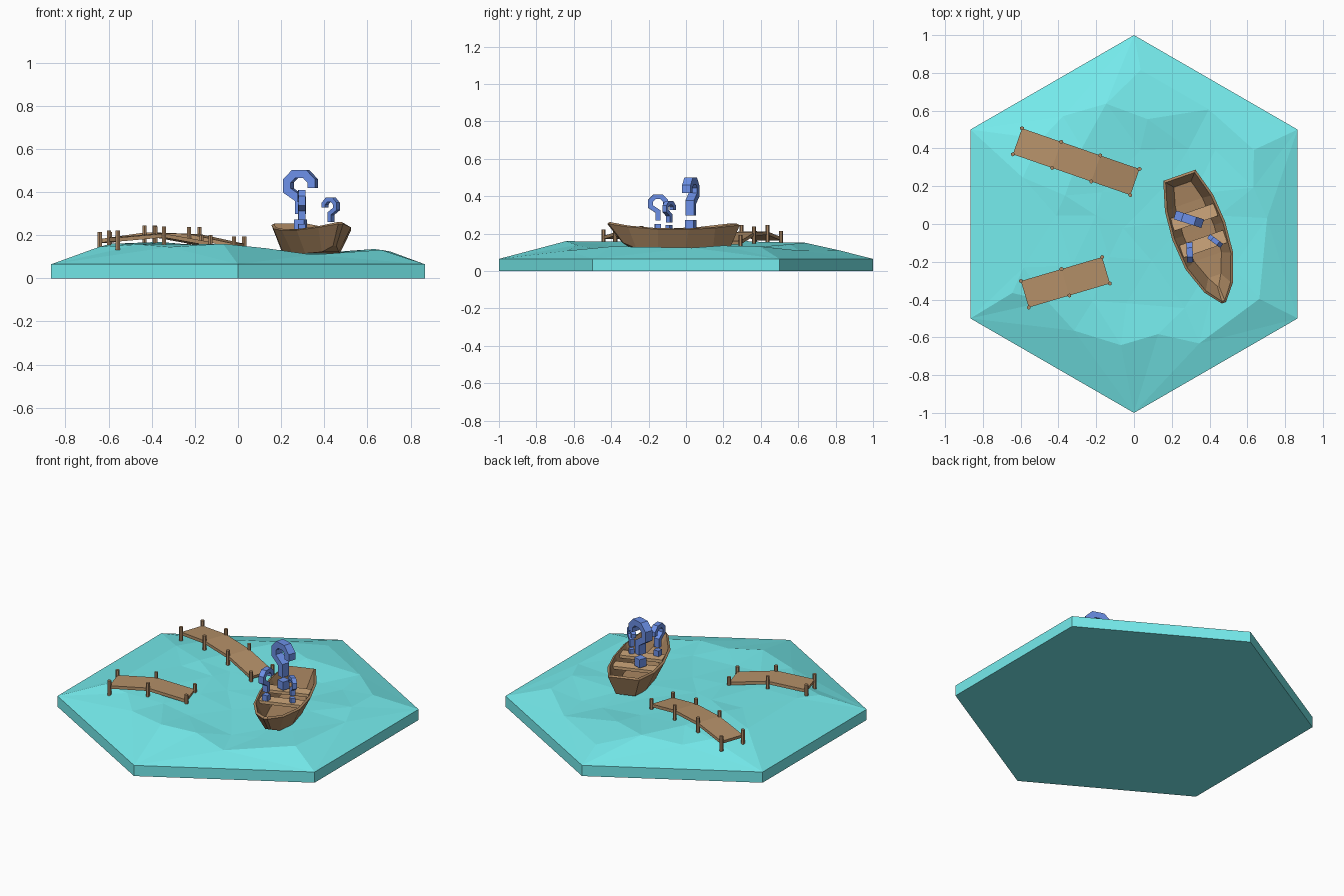
import bpy, bmesh, math, random
from mathutils import Vector, geometry

if "Cube" in bpy.data.objects:
    bpy.data.objects.remove(bpy.data.objects["Cube"])

random.seed(4)


def material(name, rgb):
    m = bpy.data.materials.new(name)
    m.diffuse_color = (*rgb, 1)
    m.use_nodes = True
    m.node_tree.nodes["Principled BSDF"].inputs["Base Color"].default_value = m.diffuse_color
    return m


WATER = material("water_teal", (0.18, 0.84, 0.85))
WOOD = material("wood", (0.46, 0.28, 0.14))
HULL = material("dark_wood", (0.40, 0.24, 0.12))
LIGHT = material("light_wood", (0.62, 0.39, 0.20))
POST = material("post_wood", (0.42, 0.25, 0.13))
BLUE = material("blue", (0.15, 0.28, 0.80))


def add_object(name, bm, mat, thickness=0):
    mesh = bpy.data.meshes.new(name)
    bm.to_mesh(mesh)
    bm.free()
    mesh.materials.append(mat)
    ob = bpy.data.objects.new(name, mesh)
    bpy.context.collection.objects.link(ob)
    if thickness:
        s = ob.modifiers.new("thickness", 'SOLIDIFY')
        s.thickness, s.offset = thickness, -1
        s.use_even_offset = True
    return ob


# --- Hexagonal water tile with a faceted, swelling top ---
def edge_distance(x, y):
    return 0.866 - max(abs(x), abs(0.5 * x + 0.866 * y), abs(0.5 * x - 0.866 * y))


def water_height(x, y):
    d = max(edge_distance(x, y), 0)
    if d < 0.01:
        return 0.065
    t = min(max((0.2 - x) / 0.6, 0), 1)
    cap = 0.05 + 0.052 * t
    if x > 0.55 or abs(y) > 0.5:
        cap += 0.016
    return 0.065 + min(0.34 * d, cap) + random.uniform(-0.006, 0.006)


points = [Vector((math.sin(i * math.pi / 3), math.cos(i * math.pi / 3))) for i in range(6)]
for row in range(-4, 5):
    for col in range(-4, 5):
        x = (col + 0.5 * (row % 2)) * 0.23 + random.uniform(-0.06, 0.06)
        y = row * 0.2 + random.uniform(-0.05, 0.05)
        if edge_distance(x, y) > 0.14:
            points.append(Vector((x, y)))
flat, _, tris, *_ = geometry.delaunay_2d_cdt(points, [], [], 0, 1e-5)
bm = bmesh.new()
vs = [bm.verts.new((p.x, p.y, water_height(p.x, p.y))) for p in flat]
for t in tris:
    bm.faces.new([vs[i] for i in t])
rim = [e for e in bm.edges if e.is_boundary]
new = bmesh.ops.extrude_edge_only(bm, edges=rim)["geom"]
for v in new:
    if isinstance(v, bmesh.types.BMVert):
        v.co.z = 0
bmesh.ops.holes_fill(bm, edges=[e for e in bm.edges if e.is_boundary], sides=0)
bmesh.ops.recalc_face_normals(bm, faces=bm.faces)
add_object("water_tile", bm, WATER)


# --- Piers: bent deck strip with a post at each corner of every section ---
def pier(name, start, end, heights, half=0.073):
    a, b = Vector(start), Vector(end)
    along = (b - a).normalized()
    side = Vector((-along.y, along.x))
    bm, posts, rows = bmesh.new(), bmesh.new(), []
    n = len(heights) - 1
    for i, z in enumerate(heights):
        c = a.lerp(b, i / n)
        row = []
        for s in (1, -1):
            p = c + side * half * s
            row.append(bm.verts.new((p.x, p.y, z)))
            res = bmesh.ops.create_cone(posts, cap_ends=True, segments=6, radius1=0.011,
                                        radius2=0.011, depth=0.09)
            bmesh.ops.translate(posts, verts=res["verts"], vec=(p.x, p.y, z - 0.012))
        rows.append(row)
    for r, q in zip(rows, rows[1:]):
        bm.faces.new((r[0], r[1], q[1], q[0]))
    add_object(name + "_deck", bm, WOOD, 0.018)
    add_object(name + "_posts", posts, POST)


pier("long_pier", (-0.617, 0.438), (0.005, 0.222), (0.182, 0.212, 0.205, 0.16))
pier("short_pier", (-0.578, -0.372), (-0.148, -0.245), (0.188, 0.207, 0.168))

# --- Boat, lofted in local (along, across, up) axes from the stern ---
ORIGIN, U, V = Vector((0.24, 0.258, 0)), Vector((0.33, -0.944, 0)), Vector((0.944, 0.33, 0))


def boat_point(u, v, z):
    return ORIGIN + U * u + V * v + Vector((0, 0, z))


# rim (u, half width, z), then bottom (u, half width, z)
stations = [((0, 0.09, 0.246), (0.04, 0.055, 0.128)),
            ((0.155, 0.135, 0.230), (0.15, 0.085, 0.117)),
            ((0.31, 0.148, 0.222), (0.31, 0.095, 0.115)),
            ((0.48, 0.134, 0.223), (0.46, 0.085, 0.115)),
            ((0.63, 0.080, 0.236), (0.57, 0.042, 0.122)),
            ((0.715, 0.012, 0.252), (0.63, 0.008, 0.150))]
bm = bmesh.new()
rings = []
for (ru, rw, rz), (bu, bw, bz) in stations:
    rings.append([bm.verts.new(boat_point(*p)) for p in
                  ((ru, -rw, rz), (bu, -bw, bz), (bu, bw, bz), (ru, rw, rz))])
for r, q in zip(rings, rings[1:]):
    for k in range(3):
        bm.faces.new((r[k], r[k + 1], q[k + 1], q[k]))
bm.faces.new(rings[0][::-1])
bm.faces.new(rings[-1])
add_object("boat_hull", bm, HULL, 0.014)

# Seats across the hull
for name, u, half in (("rear_seat", 0.235, 0.122), ("front_seat", 0.385, 0.122)):
    bm = bmesh.new()
    res = bmesh.ops.create_cube(bm, size=1)
    for v in res["verts"]:
        v.co = boat_point(u + v.co.x * 0.07, v.co.y * 2 * half, 0.208 + v.co.z * 0.018)
    add_object(name, bm, LIGHT)

# --- Blue curled hooks, each standing above a small block ---
PATH = [(-0.21, 0.70), (-0.21, 0.82), (-0.10, 0.93), (0.10, 0.93),
        (0.21, 0.82), (0.21, 0.66), (0, 0.52), (0, 0.27)]


def hook(name, x, y, base, height, direction, bar=0.066, depth=0.085):
    d = Vector((*direction, 0)).normalized()
    n = Vector((-d.y, d.x, 0))
    pts = [Vector(p) for p in PATH]

    def place(p, w):
        return Vector((x, y, base + p.y * height)) + d * p.x * height + n * w * height

    bm = bmesh.new()
    rings = []
    for i, p in enumerate(pts):
        t0 = (p - pts[i - 1]).normalized() if i else (pts[1] - p).normalized()
        t1 = (pts[i + 1] - p).normalized() if i < len(pts) - 1 else t0
        t = (t0 + t1).normalized()
        off = Vector((-t.y, t.x)) * bar / max(t.dot(t0), 0.5)
        rings.append([bm.verts.new(place(p + off * s, w)) for s, w in
                      ((1, depth), (-1, depth), (-1, -depth), (1, -depth))])
    for r, q in zip(rings, rings[1:]):
        for k in range(4):
            bm.faces.new((r[k], r[k - 1], q[k - 1], q[k]))
    bm.faces.new(rings[0])
    bm.faces.new(rings[-1])
    for v in bmesh.ops.create_cube(bm, size=1)["verts"]:
        v.co = place(Vector((v.co.x * 0.17, 0.09 + v.co.z * 0.18)), v.co.y * 2 * depth)
    bmesh.ops.recalc_face_normals(bm, faces=bm.faces)
    add_object(name, bm, BLUE)


hook("large_hook", 0.29, 0.025, 0.222, 0.28, (-0.95, 0.3))
hook("medium_hook", 0.295, -0.15, 0.218, 0.192, (0.05, -1))
hook("small_hook", 0.43, -0.09, 0.218, 0.156, (0.8, -0.6))
